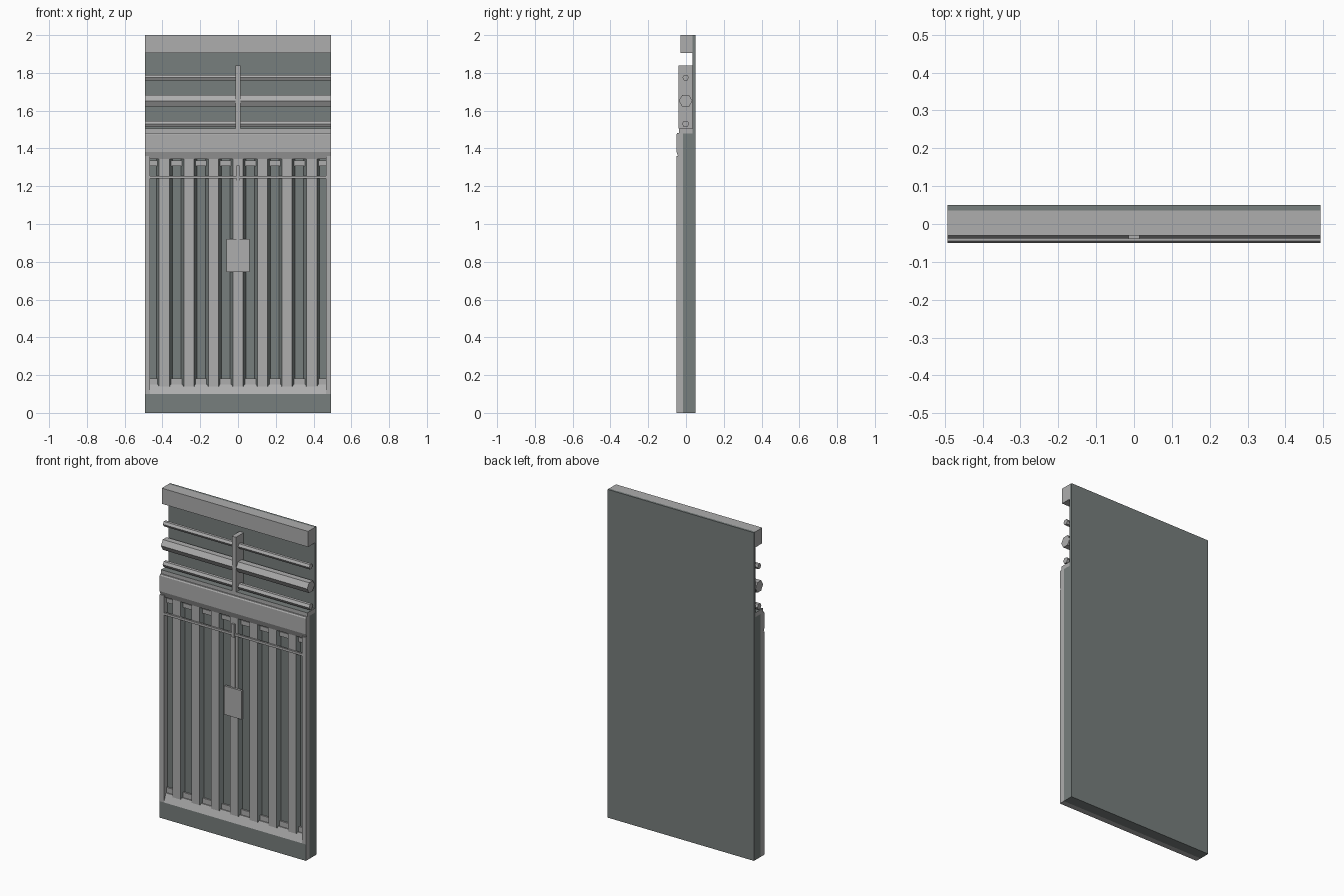
import bpy, bmesh, math

cube = bpy.data.objects.get("Cube")
if cube:
    bpy.data.objects.remove(cube, do_unlink=True)


def material(name, rgb):
    m = bpy.data.materials.new(name)
    m.use_nodes = True
    m.diffuse_color = (*rgb, 1)
    m.node_tree.nodes["Principled BSDF"].inputs["Base Color"].default_value = (*rgb, 1)
    return m


LIGHT = material("light grey", (0.42, 0.42, 0.42))
DARK = material("dark grey", (0.185, 0.21, 0.205))
HALF = 0.493


def finish(name, bm, mats, dark_rule=None):
    bmesh.ops.recalc_face_normals(bm, faces=bm.faces)
    if dark_rule:
        for f in bm.faces:
            f.material_index = int(dark_rule(f))
    mesh = bpy.data.meshes.new(name)
    bm.to_mesh(mesh)
    bm.free()
    for m in mats:
        mesh.materials.append(m)
    obj = bpy.data.objects.new(name, mesh)
    bpy.context.collection.objects.link(obj)
    return obj


def extrude(name, points, vector, mats, dark_rule=None):
    bm = bmesh.new()
    face = bm.faces.new([bm.verts.new(p) for p in points])
    new = bmesh.ops.extrude_face_region(bm, geom=[face])["geom"]
    verts = [v for v in new if isinstance(v, bmesh.types.BMVert)]
    bmesh.ops.translate(bm, vec=vector, verts=verts)
    # the extrusion keeps the starting cap
    return finish(name, bm, mats, dark_rule)


def box(name, x, y, z, mat, dark_rule=None):
    pts = [(x[0], y[0], z[0]), (x[1], y[0], z[0]), (x[1], y[1], z[0]), (x[0], y[1], z[0])]
    mats = [mat, DARK] if dark_rule else [mat]
    return extrude(name, pts, (0, 0, z[1] - z[0]), mats, dark_rule)


def across(name, profile, mat, half=HALF, dark_rule=None):
    """Run a (y, z) profile along the width."""
    mats = [mat, DARK] if dark_rule else [mat]
    return extrude(name, [(-half, y, z) for y, z in profile], (2 * half, 0, 0), mats, dark_rule)


FULL = (-HALF, HALF)

# Backing panels
box("lower_back_panel", FULL, (-0.015, 0.05), (0, 1.48), DARK)
box("upper_back_panel", FULL, (0.035, 0.05), (1.48, 2.0), DARK)

# Top beam, middle band, ledge and kick board
box("top_beam", FULL, (-0.03, 0.038), (1.905, 2.0), LIGHT)
across("middle_band", [(-0.015, 1.345), (-0.037, 1.345), (-0.05, 1.38),
                       (-0.05, 1.475), (-0.045, 1.483), (-0.015, 1.483)], LIGHT)
box("ledge", FULL, (-0.037, 0.035), (1.48, 1.506), LIGHT, lambda f: f.normal.z > 0.5)
across("kick_board", [(-0.015, 0), (-0.05, 0), (-0.05, 0.10), (-0.03, 0.15), (-0.015, 0.15)],
       LIGHT, dark_rule=lambda f: f.normal.y < -0.98)

# Six-sided pipes in the upper bay
for name, z, r in (("upper_pipe", 1.775, 0.017), ("main_pipe", 1.652, 0.036), ("lower_pipe", 1.53, 0.019)):
    ring = [(-0.002 + r * math.cos(i * math.pi / 3), z + r * math.sin(i * math.pi / 3)) for i in range(6)]
    across(name, ring, LIGHT)
box("pipe_bracket", (-0.014, 0.014), (-0.04, 0.035), (1.506, 1.84), LIGHT)

# Side frames
for side, name in ((1, "left_frame"), (-1, "right_frame")):
    box(name, sorted((side * 0.465, side * HALF)), (-0.05, -0.015), (0.10, 1.36), LIGHT)

# Tapered vertical ribs
for i in range(-3, 4):
    c = i * 0.13
    pts = [(c + dx, y, 0.14) for dx, y in ((-0.042, -0.015), (-0.027, -0.037), (0.027, -0.037), (0.042, -0.015))]
    extrude(f"rib_{i + 4}", pts, (0, 0, 1.21), [LIGHT, DARK], lambda f: abs(f.normal.x) > 0.5)

# Rails behind the ribs
box("upper_rail", (-0.465, 0.465), (-0.024, -0.015), (1.308, 1.335), LIGHT)
box("lower_rail", (-0.465, 0.465), (-0.024, -0.015), (0.15, 0.182), LIGHT)

# Cross rod with its clip, conduit and control box
box("cross_rod", (-0.465, 0.465), (-0.047, -0.036), (1.24, 1.254), LIGHT)
box("rod_clip", (-0.009, 0.009), (-0.05, -0.036), (1.23, 1.31), LIGHT)
box("conduit", (-0.009, 0.009), (-0.043, -0.036), (0.9, 1.235), LIGHT)
box("control_box", (-0.06, 0.06), (-0.05, -0.036), (0.745, 0.92), LIGHT)
